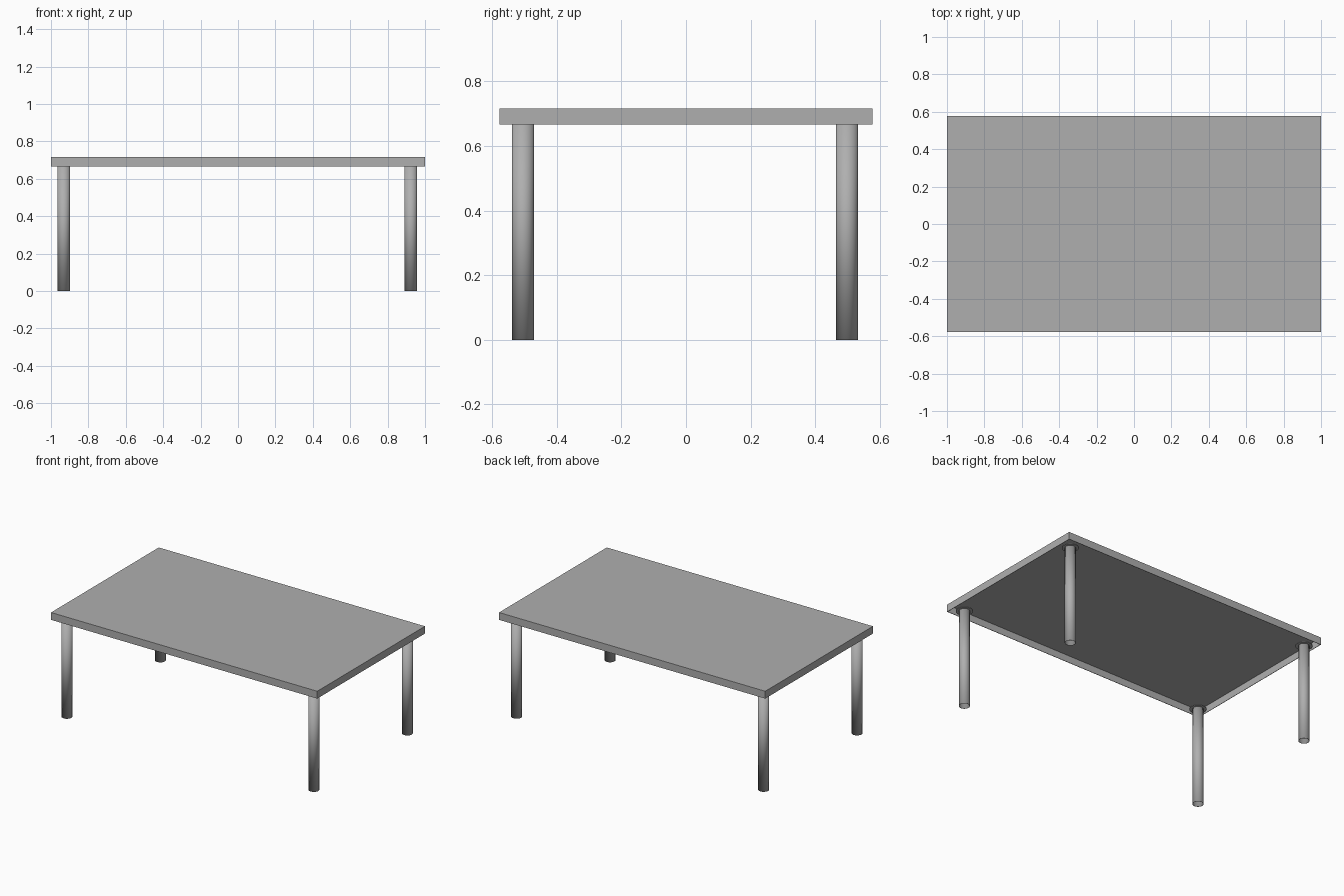
import bpy, bmesh

if "Cube" in bpy.data.objects:
    bpy.data.objects.remove(bpy.data.objects["Cube"])

TOP_Z, RIM_Z = 0.716, 0.666
HALF_X, HALF_Y = 1.0, 0.578
SKIN = 0.003

grey = bpy.data.materials.new("dark_grey")
grey.diffuse_color = (0.43, 0.43, 0.43, 1)
grey.use_nodes = True
grey.node_tree.nodes["Principled BSDF"].inputs["Base Color"].default_value = grey.diffuse_color


def cylinder(name, x, y, z0, z1, radius, ends):
    bpy.ops.mesh.primitive_cylinder_add(
        vertices=32, radius=radius, depth=z1 - z0, end_fill_type=ends,
        location=(x, y, (z0 + z1) / 2))
    obj = bpy.context.object
    obj.name = name
    obj.data.materials.append(grey)
    bpy.ops.object.shade_smooth_by_angle()
    return obj


def add_skin(obj, thickness):
    mod = obj.modifiers.new("skin", 'SOLIDIFY')
    mod.thickness = thickness
    mod.offset = -1
    mod.use_even_offset = True


# Table top: thin shell with a turned-down rim, open underneath
bpy.ops.mesh.primitive_cube_add(size=2, location=(0, 0, (TOP_Z + RIM_Z) / 2))
top = bpy.context.object
top.name = "table_top"
top.scale = (HALF_X, HALF_Y, (TOP_Z - RIM_Z) / 2)
bpy.ops.object.transform_apply(location=False, rotation=False, scale=True)
bm = bmesh.new()
bm.from_mesh(top.data)
bm.normal_update()
bmesh.ops.delete(bm, geom=[f for f in bm.faces if f.normal.z < -0.5], context='FACES')
bm.to_mesh(top.data)
bm.free()
top.data.materials.append(grey)
add_skin(top, SKIN)

# Tubular legs, open at the foot, with small mounting plates level with the rim
for side, x in (("left", -0.932), ("right", 0.924)):
    for end, y in (("front", -0.505), ("back", 0.498)):
        leg = cylinder(f"{end}_{side}_leg", x, y, 0, RIM_Z + 0.003, 0.034, 'NOTHING')
        add_skin(leg, 0.002)
        cylinder(f"{end}_{side}_leg_plate", x, y, RIM_Z, RIM_Z + 0.005, 0.052, 'NGON')
